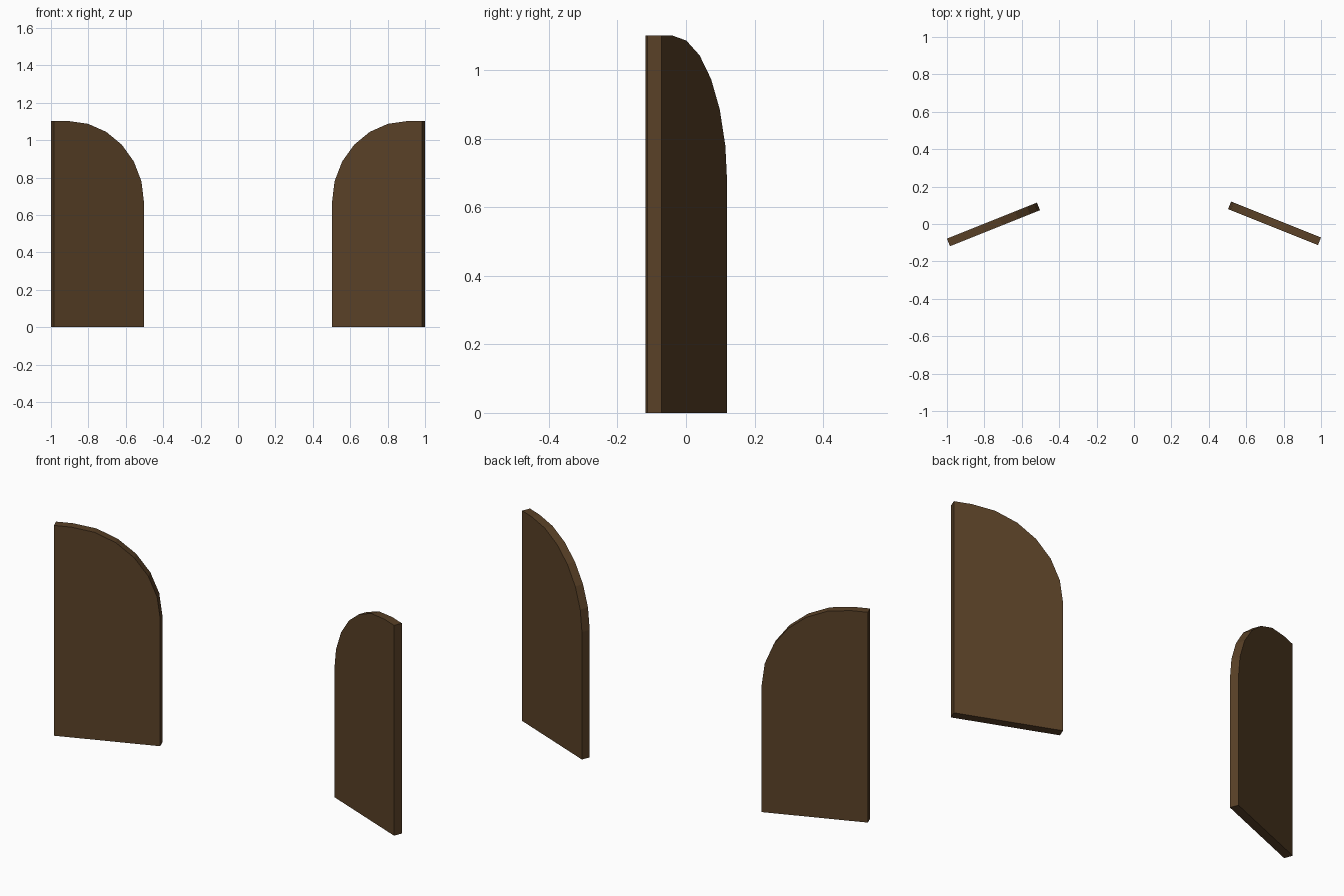
import bpy, bmesh, math
from mathutils import Vector

if "Cube" in bpy.data.objects:
    bpy.data.objects.remove(bpy.data.objects["Cube"], do_unlink=True)

WIDTH, HEIGHT, THICK = 0.518, 1.102, 0.044
RADIUS, STEPS = 0.434, 6
ANGLE = math.radians(21.8)

wood = bpy.data.materials.new("dark_brown_wood")
wood.use_nodes = True
colour = (0.1, 0.052, 0.02, 1)
wood.diffuse_color = colour
wood.node_tree.nodes["Principled BSDF"].inputs["Base Color"].default_value = colour


def door_leaf(name, side, hinge_y):
    """Half-arch door leaf, swung open about its outer back corner."""
    # Outline: distance from the hinge, height
    outline = [(0, 0), (WIDTH, 0)]
    for i in range(STEPS + 1):
        t = math.pi / 2 * i / STEPS
        outline.append((WIDTH - RADIUS + RADIUS * math.cos(t),
                        HEIGHT - RADIUS + RADIUS * math.sin(t)))
    outline.append((0, HEIGHT))

    # Leaf direction and thickness direction
    along = Vector((-side * math.cos(ANGLE), math.sin(ANGLE), 0))
    front = Vector((-side * math.sin(ANGLE), -math.cos(ANGLE), 0))
    hinge = Vector((side, hinge_y, 0))

    bm = bmesh.new()
    face = bm.faces.new([bm.verts.new(hinge + along * u + Vector((0, 0, z)))
                         for u, z in outline])
    extruded = bmesh.ops.extrude_face_region(bm, geom=[face], use_keep_orig=True)
    verts = [g for g in extruded["geom"] if isinstance(g, bmesh.types.BMVert)]
    bmesh.ops.translate(bm, verts=verts, vec=front * THICK)
    bmesh.ops.recalc_face_normals(bm, faces=bm.faces)
    mesh = bpy.data.meshes.new(name)
    bm.to_mesh(mesh)
    bm.free()
    mesh.materials.append(wood)
    leaf = bpy.data.objects.new(name, mesh)
    bpy.context.collection.objects.link(leaf)


door_leaf("right_door_leaf", -1, -0.078)
door_leaf("left_door_leaf", 1, -0.072)
